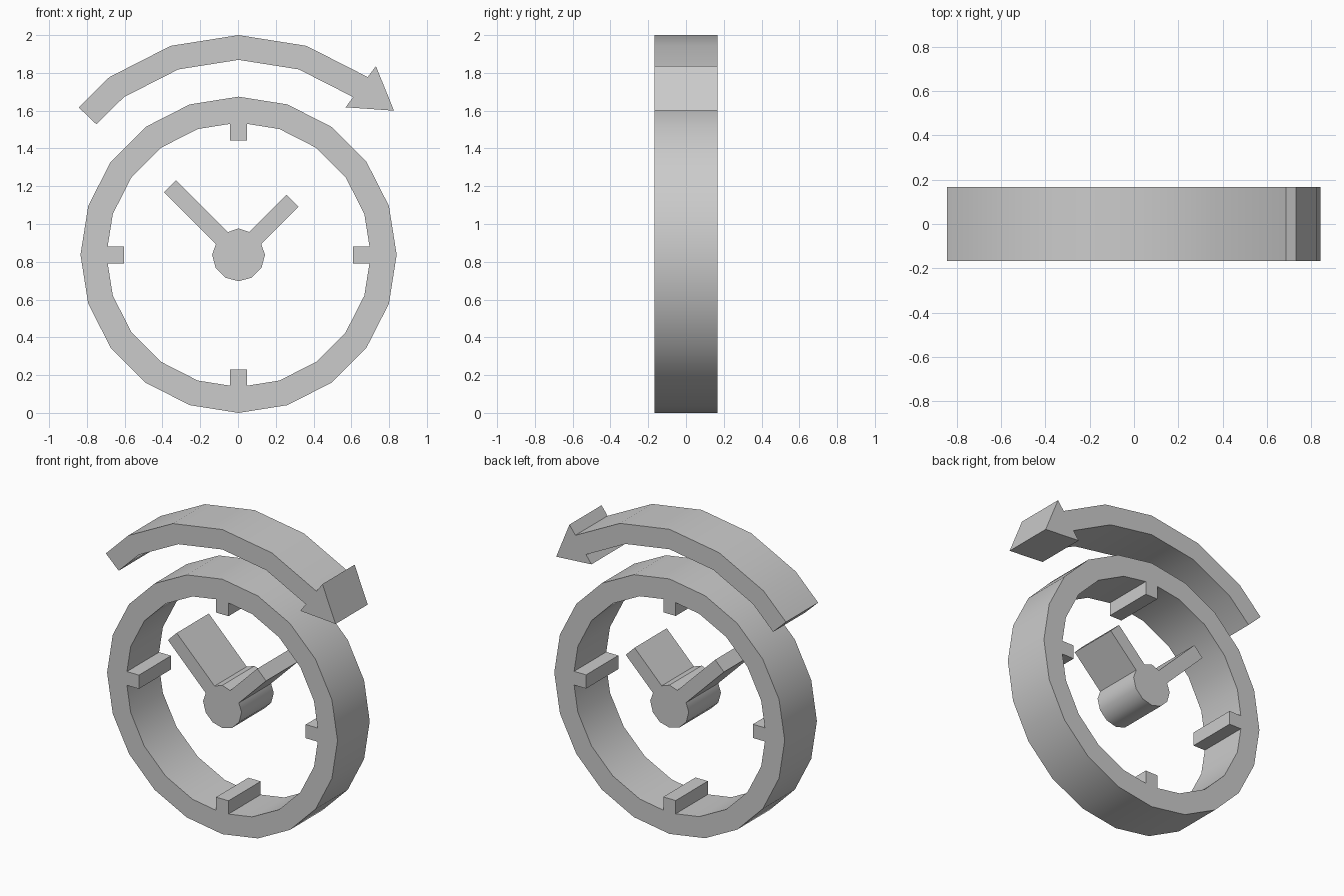
import bpy
import bmesh
from math import sin, cos, radians

DEPTH = 0.334          # thickness front to back
CX, CZ = 0.003, 0.837  # middle of the dial
STEP = 18              # degrees between dial corners

if "Cube" in bpy.data.objects:
    bpy.data.objects.remove(bpy.data.objects["Cube"])

grey = bpy.data.materials.new("light grey")
grey.use_nodes = True
grey.diffuse_color = (0.6, 0.6, 0.6, 1)
grey.node_tree.nodes["Principled BSDF"].inputs["Base Color"].default_value = (0.6, 0.6, 0.6, 1)


def polar(angle, radius, side=0.0):
    """Point at a clock angle (clockwise from top), shifted sideways clockwise."""
    a = radians(angle)
    return (CX + radius * sin(a) + side * cos(a),
            CZ + radius * cos(a) - side * sin(a))


def prong(angle, base, tip, half):
    """Four corners of a straight bar lying along a clock angle."""
    return [polar(angle, base, -half), polar(angle, tip, -half),
            polar(angle, tip, half), polar(angle, base, half)]


def plate(name, *loops):
    """Extrude closed outlines (later ones are holes) from front to back."""
    bm = bmesh.new()
    edges = []
    for loop in loops:
        verts = [bm.verts.new((x, -DEPTH / 2, z)) for x, z in loop]
        edges += [bm.edges.new((v, verts[i - 1])) for i, v in enumerate(verts)]
    bmesh.ops.triangle_fill(bm, edges=edges, use_beauty=True, normal=(0, -1, 0))
    grown = bmesh.ops.extrude_face_region(bm, geom=bm.faces[:], use_keep_orig=True)
    back = [g for g in grown["geom"] if isinstance(g, bmesh.types.BMVert)]
    bmesh.ops.translate(bm, verts=back, vec=(0, DEPTH, 0))
    bmesh.ops.recalc_face_normals(bm, faces=bm.faces[:])
    mesh = bpy.data.meshes.new(name)
    bm.to_mesh(mesh)
    bm.free()
    mesh.materials.append(grey)
    obj = bpy.data.objects.new(name, mesh)
    bpy.context.collection.objects.link(obj)
    bpy.ops.object.select_all(action='DESELECT')
    obj.select_set(True)
    bpy.context.view_layer.objects.active = obj
    bpy.ops.object.shade_smooth_by_angle(angle=radians(35))
    return obj


# Dial ring with four inward hour ticks
outer = [polar(a, 0.837) for a in range(0, 360, STEP)]
inner = []
for a in range(0, 360, STEP):
    inner += [polar(a, 0.70)] if a % 90 else prong(a, 0.693, 0.606, 0.045)
plate("clock_ring", outer, inner)

# Hub and the two hands in one outline
hands = [polar(0, 0.14)] + prong(45, 0.125, 0.404, 0.045)
hands += [polar(a, 0.14) for a in range(90, 271, 30)]
hands += prong(315, 0.125, 0.514, 0.045)
plate("clock_hands", hands)

# Curved arrow sweeping over the dial
arc = range(-2 * STEP, 2 * STEP + 1, STEP)
arrow = [(-0.843, 1.617)] + [polar(a, 1.163) for a in arc]
arrow += [(0.73, 1.836), (0.826, 1.60), (0.57, 1.618)]
arrow += [polar(a, 1.032) for a in reversed(arc)] + [(-0.75, 1.528)]
plate("curved_arrow", arrow)
